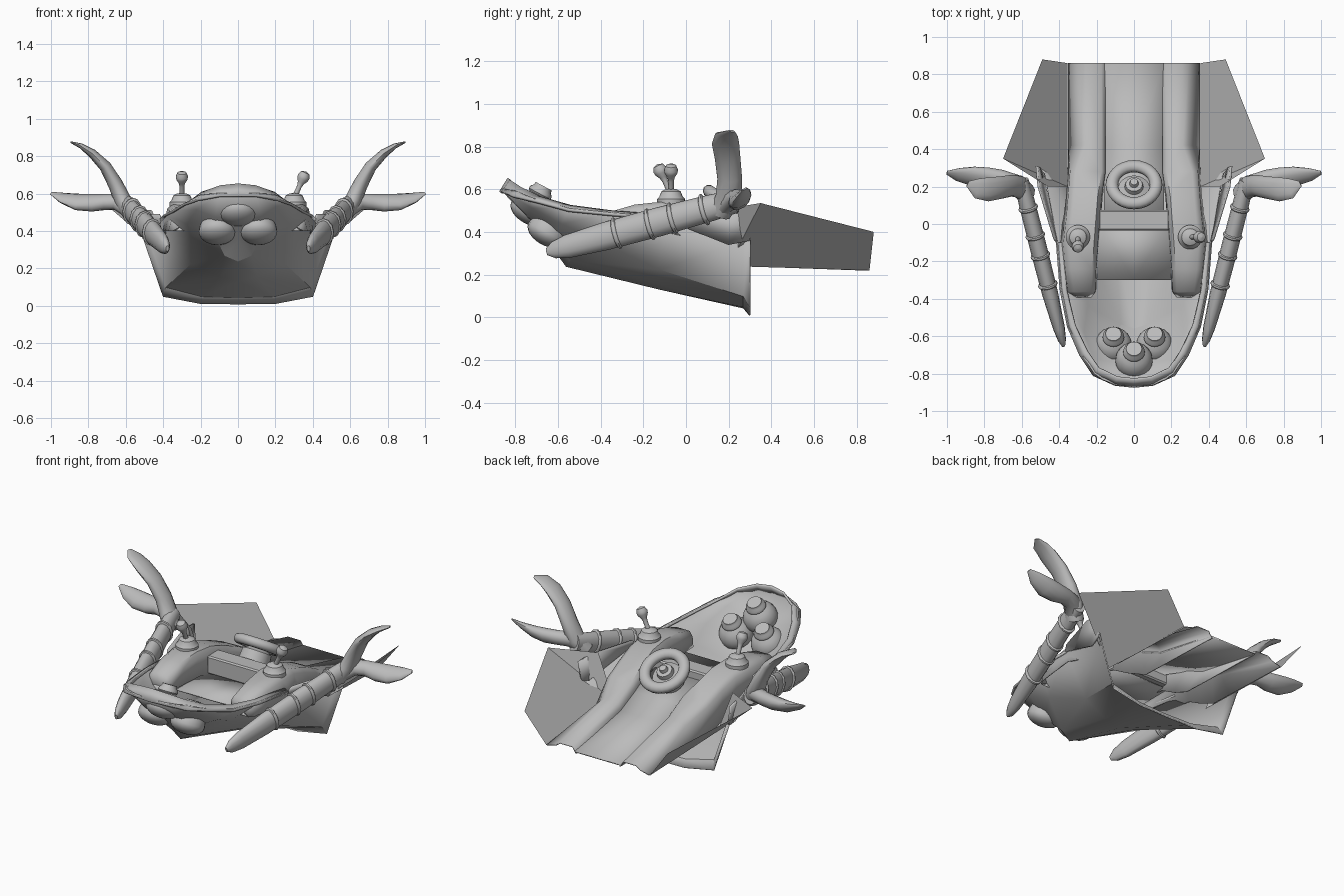
import bpy, bmesh, math
from mathutils import Vector, Matrix

cube = bpy.data.objects.get("Cube")
if cube:
    bpy.data.objects.remove(cube, do_unlink=True)

grey = bpy.data.materials.new("plain_grey")
grey.use_nodes = True
grey.diffuse_color = (0.5, 0.5, 0.5, 1)
grey.node_tree.nodes["Principled BSDF"].inputs["Base Color"].default_value = (0.5, 0.5, 0.5, 1)


def finish(name, bm, mirror=False, thick=0, angle=35):
    bmesh.ops.recalc_face_normals(bm, faces=bm.faces)
    me = bpy.data.meshes.new(name)
    bm.to_mesh(me)
    bm.free()
    me.materials.append(grey)
    ob = bpy.data.objects.new(name, me)
    bpy.context.collection.objects.link(ob)
    if mirror:
        m = ob.modifiers.new("mirror", 'MIRROR')
        m.use_clip = True
    if thick:
        s = ob.modifiers.new("thickness", 'SOLIDIFY')
        s.thickness = thick
        s.offset = 0
    bpy.ops.object.select_all(action='DESELECT')
    ob.select_set(True)
    bpy.context.view_layer.objects.active = ob
    bpy.ops.object.shade_smooth_by_angle(angle=math.radians(angle))
    return ob


def loft(name, rows, closed=False, caps=False, mirror=True, thick=0, angle=35):
    """Skin a list of equal-length point rows."""
    bm = bmesh.new()
    vs = [[bm.verts.new(p) for p in r] for r in rows]
    n = len(rows[0])
    for a, b in zip(vs, vs[1:]):
        for i in range(n if closed else n - 1):
            j = (i + 1) % n
            bm.faces.new((a[i], a[j], b[j], b[i]))
    if caps:
        bm.faces.new(vs[0])
        bm.faces.new(vs[-1])
    return finish(name, bm, mirror, thick, angle)


def tube(name, path, wide_axis, sides=12, mirror=True):
    """Elliptical tube; path holds (point, half width along wide_axis, half thickness)."""
    pts = [Vector(p[0]) for p in path]
    rows = []
    for i, (_, w, t) in enumerate(path):
        tan = (pts[min(i + 1, len(pts) - 1)] - pts[max(i - 1, 0)]).normalized()
        u = Vector(wide_axis)
        u = (u - tan * u.dot(tan)).normalized()
        v = tan.cross(u)
        rows.append([pts[i] + u * w * math.cos(a) + v * t * math.sin(a)
                     for a in (math.tau * k / sides for k in range(sides))])
    return loft(name, rows, True, True, mirror, angle=50)


def spin(name, profile, place, seg=20):
    """Turn (radius, height) pairs about local z, then place."""
    rows = [[place @ Vector((r * math.cos(a), r * math.sin(a), h))
             for a in (math.tau * k / seg for k in range(seg))] for r, h in profile]
    return loft(name, rows, True, True, False, angle=40)


def place(loc, tilt_x=0, tilt_y=0):
    return (Matrix.Translation(loc) @ Matrix.Rotation(math.radians(tilt_y), 4, 'Y')
            @ Matrix.Rotation(math.radians(tilt_x), 4, 'X'))


# Hull shell: scooped nose, pointed keel and flared rear skirt (rows run keel to rim)
loft("hull_shell", [
    [(0, -.865, .60), (.1, -.86, .60), (.17, -.83, .595), (.21, -.80, .59)],
    [(0, -.74, .465), (.12, -.74, .475), (.22, -.72, .515), (.28, -.70, .55)],
    [(0, -.64, .35), (.12, -.63, .375), (.27, -.58, .44), (.35, -.55, .51)],
    [(0, -.56, .24), (.07, -.54, .27), (.25, -.44, .375), (.39, -.35, .49)],
    [(0, -.13, .135), (.1, -.13, .16), (.25, -.12, .225), (.41, -.10, .47)],
    [(0, .27, .045), (.19, .27, .05), (.385, .27, .10), (.475, .27, .36)],
    [(0, .30, .01), (.2, .30, .012), (.4, .30, .05), (.505, .30, .36)],
], thick=.008, angle=25)

# Upright plates carrying the skirt up to the booms
loft("skirt_fin", [[(.41, -.10, .46), (.425, -.08, .49)], [(.475, .2, .34), (.51, .2, .49)],
                   [(.505, .30, .36), (.52, .31, .48)]], thick=.012)

# Raised lip round the nose and cockpit edge
lip = [((0, -.87, .585), (0, -.83, .65)), ((.1, -.86, .585), (.09, -.82, .64)),
       ((.215, -.81, .565), (.19, -.77, .605)), ((.29, -.70, .54), (.25, -.68, .56)),
       ((.355, -.55, .50), (.315, -.54, .52)), ((.395, -.35, .48), (.36, -.35, .495)),
       ((.415, -.10, .46), (.38, -.10, .475))]
loft("cockpit_lip", [[o, i] for o, i in lip], thick=.014)

# Side consoles that run back into the tail shoulders: y, inner, crease, outer, top, bottom
stations = [(-.39, .23, .32, .35, .43, .40), (-.36, .205, .34, .37, .49, .40),
            (-.24, .20, .355, .385, .525, .40), (-.1, .19, .365, .40, .54, .40),
            (.03, .18, .35, .375, .53, .37), (.15, .17, .34, .36, .49, .30),
            (.28, .15, .33, .35, .435, .24), (.42, .15, .28, .35, .36, .235),
            (.86, .15, .28, .35, .255, .22)]
loft("console_shoulder", [[(xi, y, zb), (xi + .005, y, zt - .03), (xi + .025, y, zt),
                           (xc - .02, y, zt), (xc + .01, y, zt - .02), (xo, y, zb)]
                          for y, xi, xc, xo, zt, zb in stations], thick=.006, angle=55)
loft("console_front", [[(.23, -.39, .40), (.235, -.39, .40), (.255, -.39, .43)],
                       [(.35, -.39, .40), (.33, -.39, .405), (.3, -.39, .43)]], thick=.006)

# Centre deck, cockpit floor and dash bar
loft("tail_deck", [[(0, y, z), (.16, y, z)] for y, z in
                   ((.04, .46), (.28, .38), (.42, .315), (.86, .23))], thick=.008)
loft("cockpit_floor", [[(0, y, .385), (.21, y, .385)] for y in (-.3, .04)], thick=.008)
bm = bmesh.new()
bmesh.ops.create_cube(bm, size=1, matrix=Matrix.Translation((0, .02, .445)) @ Matrix.Diagonal((.38, .11, .11, 1)))
bmesh.ops.bevel(bm, geom=bm.edges[:], offset=.008, segments=1, affect='EDGES')
finish("dash_bar", bm)

# Flat upswept rear wings, with a gusset filling the front corner at the hull
loft("rear_wing", [[(.355, .2, .24), (.70, .35, .535)],
                   [(.355, .86, .22), (.49, .88, .40)]])
bm = bmesh.new()
bm.faces.new([bm.verts.new(p) for p in ((.355, .2, .24), (.70, .35, .535), (.46, .2, .51))])
finish("wing_gusset", bm, True)

# Domed pods in the nose bowl, leaning towards the seat
for i, p in enumerate([(0, -.73, .495), (.11, -.65, .395), (-.11, -.65, .395)]):
    ball = [(max(.002, .1 * math.sin(a)), -.1 * math.cos(a) * (.6 if math.cos(a) > 0 else 1))
            for a in (math.pi * k / 12 for k in range(11))]
    spin(f"nose_pod_{i + 1}", ball + [(.058, .095), (.056, .11), (.045, .12), (.042, .135), (.002, .135)],
         place(p, -28))

# Control sticks with domed bases and round knobs
for side, x, tx, ty in (("right", -.3, 24, 0), ("left", .3, 0, 24)):
    spin(f"{side}_stick_base", [(.065, 0), (.065, .025), (.055, .035), (.045, .06), (.025, .07), (.002, .073)],
         place((x, -.07, .53)))
    spin(f"{side}_stick", [(.014, 0), (.013, .07), (.018, .09), (.03, .11), (.033, .127), (.024, .148), (.002, .156)],
         place((x, -.07, .575), tx, ty))

# Steering wheel and hub
tilt = place((0, .21, .525), -33)
ring = [(.118 + .034 * math.cos(a), .03 * math.sin(a)) for a in (math.tau * k / 10 for k in range(10))]
rows = [[tilt @ Vector((r * math.cos(a), r * math.sin(a), h)) for r, h in ring]
        for a in (math.tau * k / 28 for k in range(29))]
loft("steering_wheel", rows, True, False, False, angle=60)
spin("steering_hub", [(.09, -.1), (.085, -.04), (.05, -.02), (.045, .005), (.025, .01), (.02, .03), (.002, .032)], tilt)

# Tapered side booms with binding rings
start, end = Vector((.385, -.62, .315)), Vector((.595, .2, .535))
tube("side_boom", [(start - (end - start) * .04, .016, .009)] +
     [(start.lerp(end, t), w, d) for t, w, d in
      ((0, .04, .022), (.08, .055, .032), (.3, .066, .043), (.6, .068, .046), (.9, .062, .044), (1.04, .055, .04))],
     (0, 0, 1))
for k, t in enumerate((.36, .55, .68, .86)):
    tube(f"boom_ring_{k + 1}", [(start.lerp(end, t + d), w, w * .7) for d, w in
                                ((-.012, .066), (-.006, .075), (.006, .075), (.012, .066))], (0, 0, 1))

# Forked boom ends: a tall curved prong and a flat outward blade
tube("upper_prong", [((.57, .16, .49), .055, .046), ((.615, .2, .56), .062, .046), ((.655, .205, .65), .058, .04),
                     ((.71, .195, .745), .06, .032), ((.78, .185, .815), .064, .024),
                     ((.84, .19, .855), .054, .014), ((.89, .215, .873), .015, .005)], (0, 1, 0))
tube("outer_blade", [((.58, .17, .51), .045, .042), ((.64, .22, .555), .05, .045), ((.71, .245, .555), .047, .042),
                     ((.78, .25, .55), .057, .042), ((.86, .255, .555), .06, .034),
                     ((.94, .265, .577), .042, .018), ((1, .275, .602), .012, .004)], (0, .8, .6))
